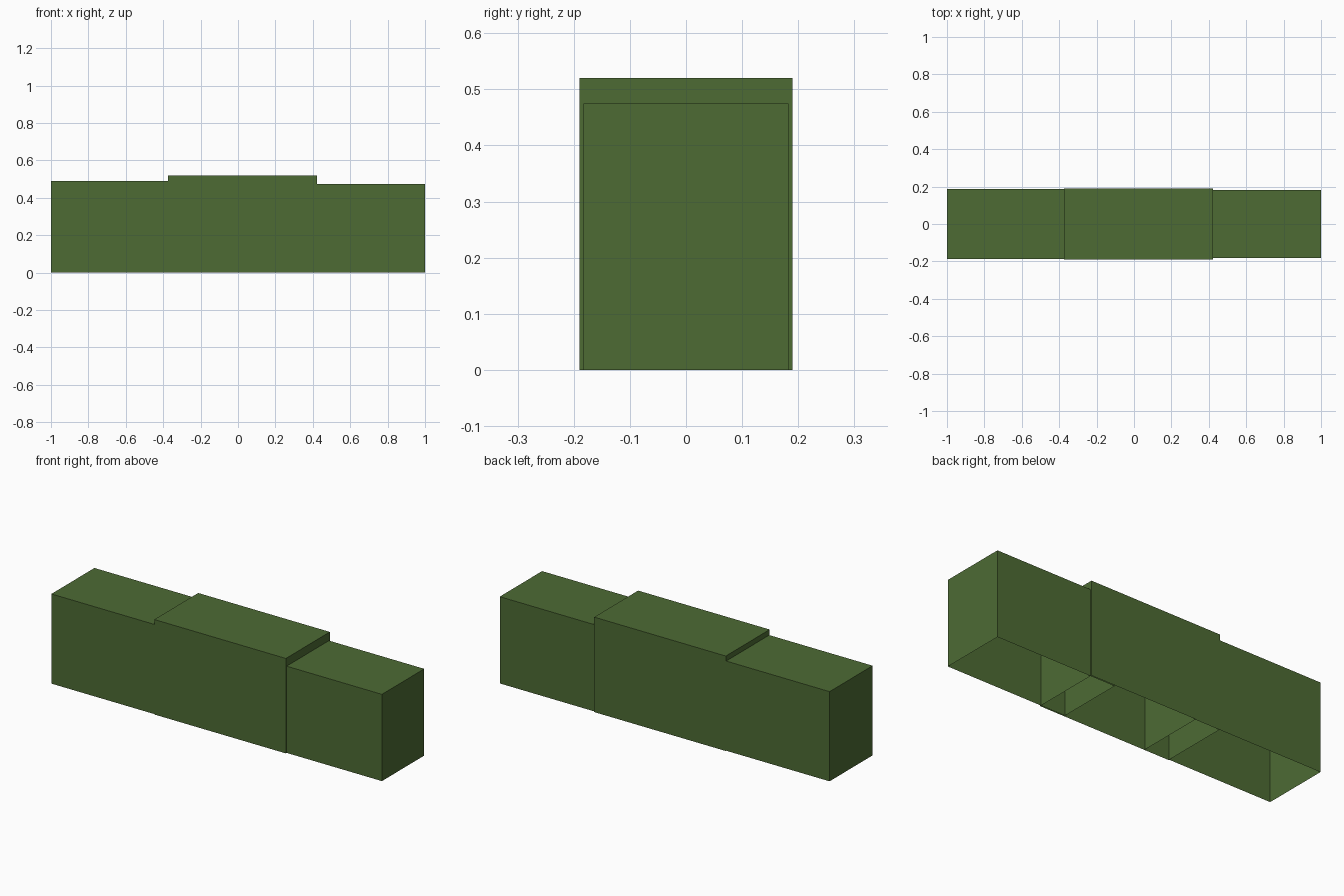
import bpy
import bmesh
from mathutils import Matrix

if "Cube" in bpy.data.objects:
    bpy.data.objects.remove(bpy.data.objects["Cube"])

green = bpy.data.materials.new("moss_green")
green.diffuse_color = (0.075, 0.147, 0.034, 1)
green.use_nodes = True
green.node_tree.nodes["Principled BSDF"].inputs["Base Color"].default_value = green.diffuse_color


def open_box(name, x0, x1, half_depth, height):
    """Thin-walled box with no bottom, standing on z = 0."""
    bm = bmesh.new()
    bmesh.ops.create_cube(bm, size=1)
    bm.transform(Matrix.Translation(((x0 + x1) / 2, 0, height / 2))
                 @ Matrix.Diagonal((x1 - x0, 2 * half_depth, height, 1)))
    bm.normal_update()
    bottom = [f for f in bm.faces if f.normal.z < -0.5]
    bmesh.ops.delete(bm, geom=bottom, context='FACES_ONLY')
    mesh = bpy.data.meshes.new(name)
    bm.to_mesh(mesh)
    bm.free()
    mesh.materials.append(green)
    obj = bpy.data.objects.new(name, mesh)
    bpy.context.collection.objects.link(obj)
    return obj


# Three overlapping hedge blocks, each slightly different in size
open_box("left_block", -1.0, -0.224, 0.186, 0.491)
open_box("middle_block", -0.374, 0.423, 0.19, 0.52)
open_box("right_block", 0.274, 1.0, 0.183, 0.475)
